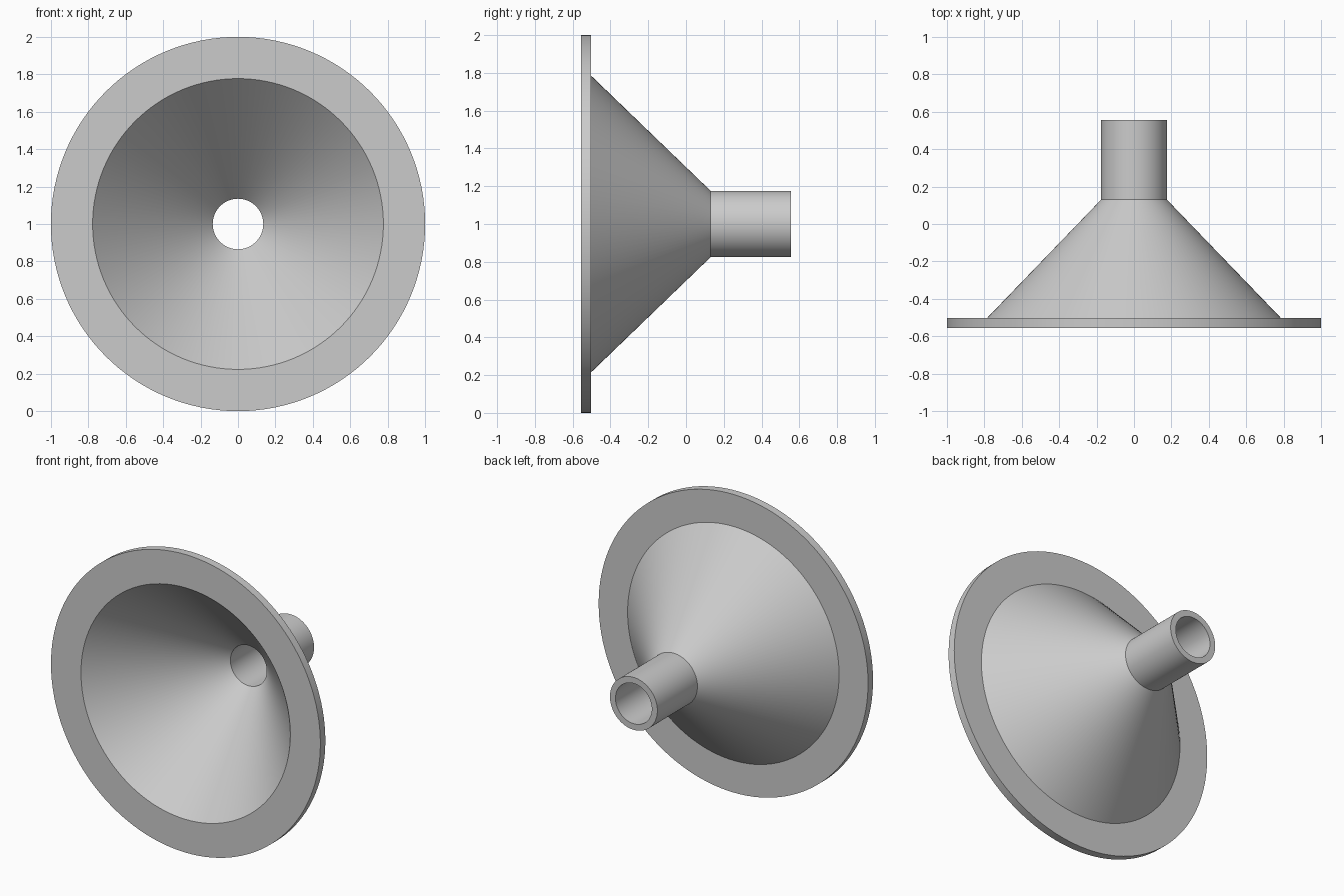
import bpy, bmesh, math
from mathutils import Matrix

cube = bpy.data.objects.get("Cube")
if cube:
    bpy.data.objects.remove(cube, do_unlink=True)

# Plain grey finish
grey = bpy.data.materials.new("plain grey")
grey.use_nodes = True
colour = (0.6, 0.6, 0.6, 1)
grey.diffuse_color = colour
grey.node_tree.nodes["Principled BSDF"].inputs["Base Color"].default_value = colour

SEGMENTS = 128

# Closed wall section as (radius, y): rim, cone, spout, then back along the bore
section = [
    (0.777, -0.555), (1.0, -0.555), (1.0, -0.502), (0.785, -0.502),
    (0.176, 0.13), (0.176, 0.555), (0.135, 0.555), (0.135, 0.112),
]

# Revolve the section about the horizontal axis
bm = bmesh.new()
rings = []
for i in range(SEGMENTS):
    turn = Matrix.Rotation(math.tau * i / SEGMENTS, 3, 'Y')
    rings.append([bm.verts.new(turn @ bm_co) for bm_co in
                  (Matrix.Translation((r, y, 0)).to_translation() for r, y in section)])
for i, ring in enumerate(rings):
    following = rings[(i + 1) % SEGMENTS]
    for j in range(len(section)):
        k = (j + 1) % len(section)
        bm.faces.new((ring[j], ring[k], following[k], following[j]))
bmesh.ops.recalc_face_normals(bm, faces=bm.faces)

mesh = bpy.data.meshes.new("funnel")
bm.to_mesh(mesh)
bm.free()
mesh.materials.append(grey)

funnel = bpy.data.objects.new("funnel", mesh)
funnel.location.z = 1
bpy.context.collection.objects.link(funnel)
bpy.context.view_layer.objects.active = funnel
funnel.select_set(True)
bpy.ops.object.shade_smooth_by_angle(angle=math.radians(30))
